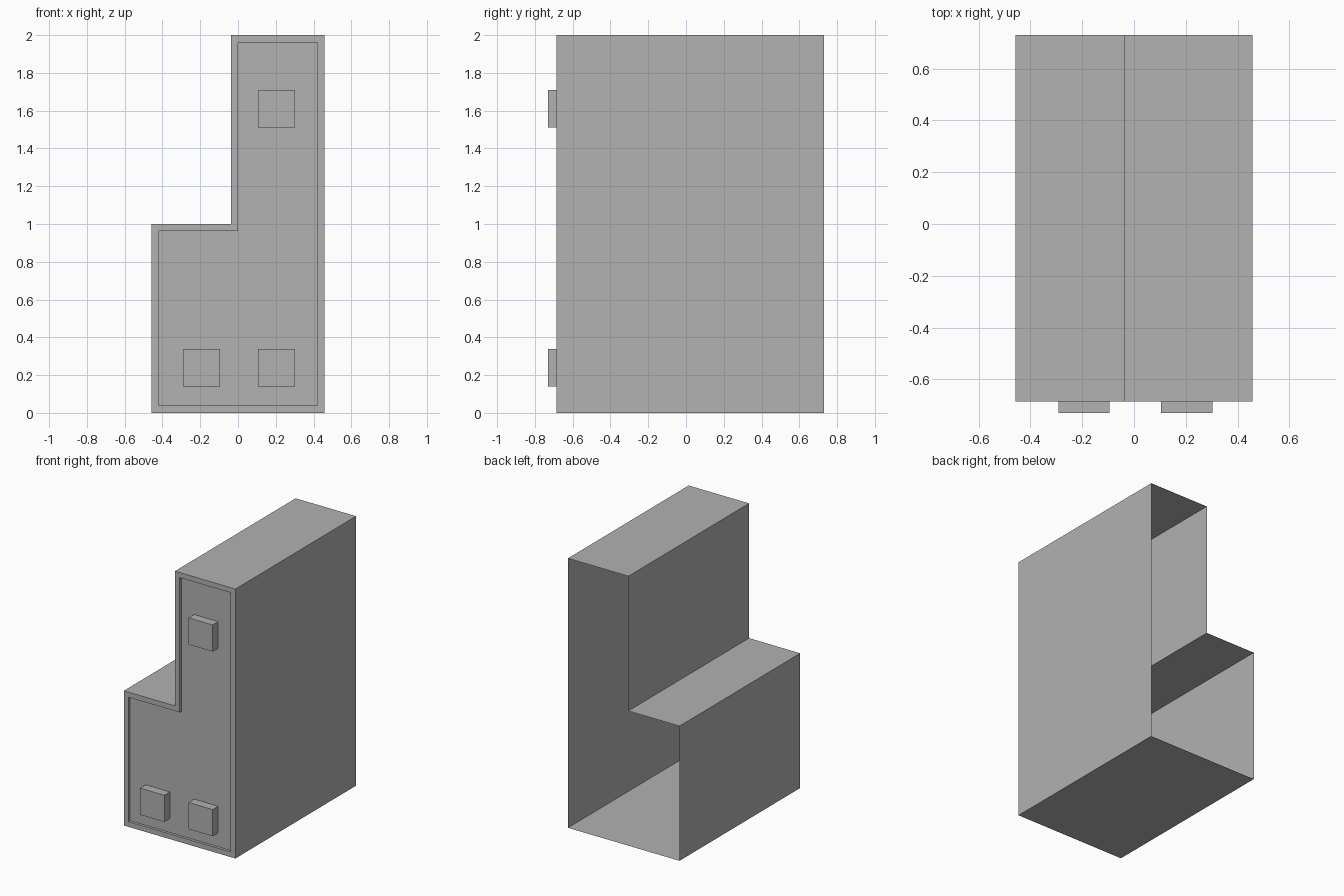
import bpy, bmesh

cube = bpy.data.objects.get("Cube")
if cube:
    bpy.data.objects.remove(cube, do_unlink=True)

grey = bpy.data.materials.new("light_grey")
grey.use_nodes = True
colour = (0.445, 0.445, 0.445, 1)
grey.diffuse_color = colour
grey.node_tree.nodes["Principled BSDF"].inputs["Base Color"].default_value = colour

RIM_Y, BACK_Y, BUTTON_Y = -0.685, 0.73, -0.73
HALF, STEP_X, STEP_Z, TOP = 0.458, -0.038, 1.0, 2.0
RIM, RECESS = 0.038, 0.02


def finish(name, bm):
    bmesh.ops.recalc_face_normals(bm, faces=bm.faces)
    mesh = bpy.data.meshes.new(name)
    bm.to_mesh(mesh)
    bm.free()
    mesh.materials.append(grey)
    obj = bpy.data.objects.new(name, mesh)
    bpy.context.collection.objects.link(obj)
    return obj


def outline(bm, y, inset=0):
    """L-shaped stepped loop, shrunk evenly by inset."""
    lo, hi = -HALF + inset, HALF - inset
    sx, sz = STEP_X + inset, STEP_Z - inset
    points = [(lo, inset), (hi, inset), (hi, TOP - inset),
              (sx, TOP - inset), (sx, sz), (lo, sz)]
    return [bm.verts.new((x, y, z)) for x, z in points]


def bridge(bm, a, b):
    for i in range(len(a)):
        j = (i + 1) % len(a)
        bm.faces.new((a[i], a[j], b[j], b[i]))


# Stepped thin shell, open at the back, with a raised rim round the front panel
bm = bmesh.new()
loops = [outline(bm, BACK_Y), outline(bm, RIM_Y),
         outline(bm, RIM_Y, RIM), outline(bm, RIM_Y + RECESS, RIM)]
for a, b in zip(loops, loops[1:]):
    bridge(bm, a, b)
bm.faces.new(loops[-1])
finish("stepped_shell", bm)

# Square buttons standing on the recessed panel
SIZE = 0.198
depth = RIM_Y + RECESS - BUTTON_Y
for name, x, z in (("upper_button", 0.204, 1.61),
                   ("lower_left_button", 0.204, 0.24),
                   ("lower_right_button", -0.193, 0.24)):
    bm = bmesh.new()
    bmesh.ops.create_cube(bm, size=1)
    bmesh.ops.scale(bm, vec=(SIZE, depth, SIZE), verts=bm.verts)
    bmesh.ops.translate(bm, vec=(x, BUTTON_Y + depth / 2, z), verts=bm.verts)
    finish(name, bm)
